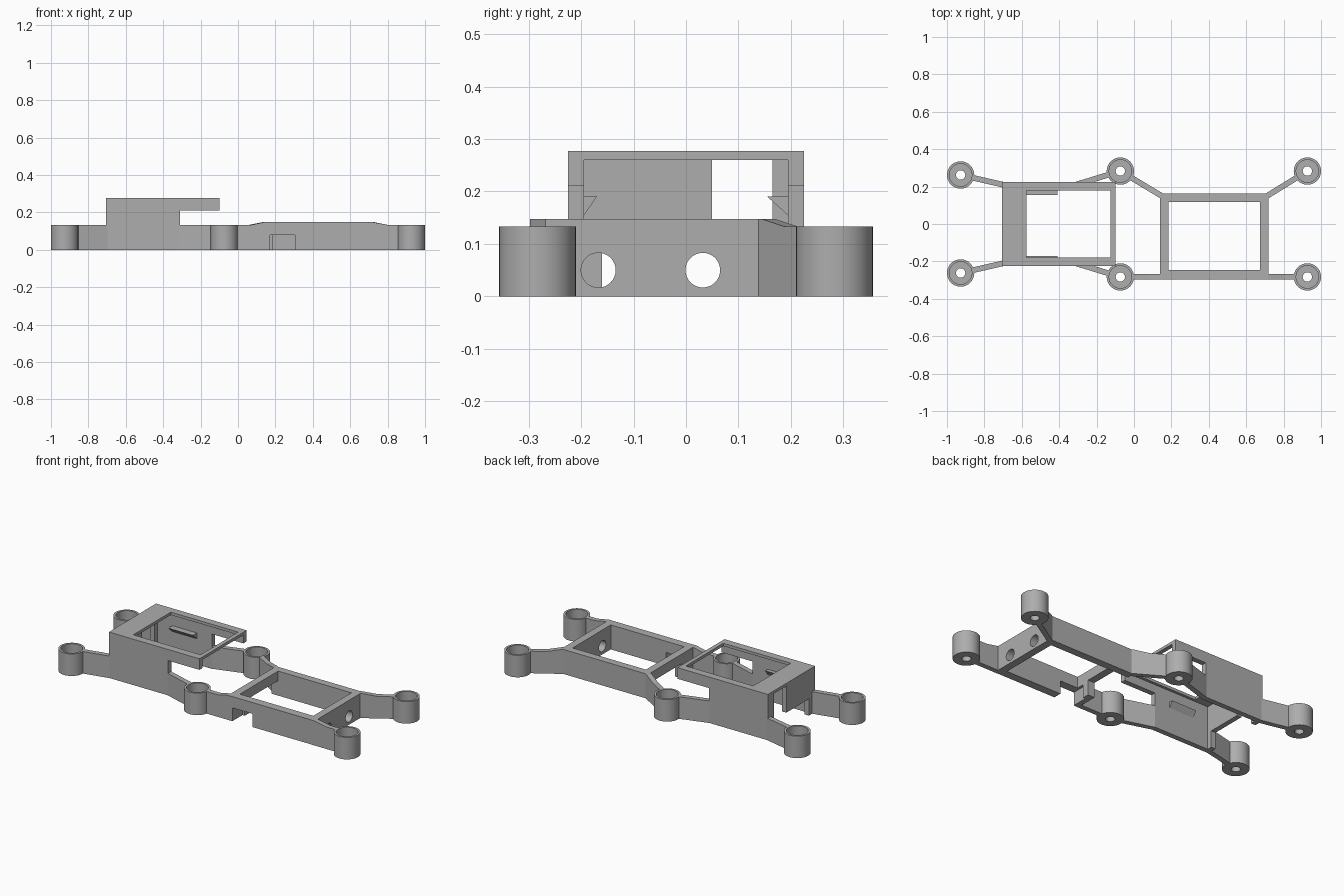
import bpy, bmesh, math
from mathutils import Vector

cube = bpy.data.objects.get("Cube")
if cube:
    bpy.data.objects.remove(cube, do_unlink=True)

grey = bpy.data.materials.new("plain grey")
grey.use_nodes = True
colour = (0.42, 0.42, 0.42, 1)
grey.diffuse_color = colour
grey.node_tree.nodes["Principled BSDF"].inputs["Base Color"].default_value = colour


def finish(name, bm):
    bmesh.ops.recalc_face_normals(bm, faces=bm.faces)
    mesh = bpy.data.meshes.new(name)
    bm.to_mesh(mesh)
    bm.free()
    mesh.materials.append(grey)
    obj = bpy.data.objects.new(name, mesh)
    bpy.context.collection.objects.link(obj)
    return obj


def box(name, x, y, z):
    bm = bmesh.new()
    bmesh.ops.create_cube(bm, size=1)
    for v in bm.verts:
        v.co = [r[0] if c < 0 else r[1] for c, r in zip(v.co, (x, y, z))]
    return finish(name, bm)


def activate(obj):
    bpy.ops.object.select_all(action="DESELECT")
    obj.select_set(True)
    bpy.context.view_layer.objects.active = obj


def smooth(obj):
    activate(obj)
    bpy.ops.object.shade_smooth_by_angle(angle=math.radians(30))


def cut(obj, cutter):
    cutter.hide_render = True
    mod = obj.modifiers.new("cut", "BOOLEAN")
    mod.operation, mod.solver, mod.object = "DIFFERENCE", "EXACT", cutter
    activate(obj)
    bpy.ops.object.modifier_apply(modifier=mod.name)
    bpy.data.objects.remove(cutter, do_unlink=True)


def cut_box(obj, x, y, z):
    cut(obj, box("cutter", x, y, z))


def wall(name, path, thick=0.03):
    """Upright strip along a straight plan line; path holds (x, y, top height)."""
    a, b = Vector(path[0][:2]), Vector(path[-1][:2])
    d = (b - a).normalized()
    side = Vector((-d.y, d.x)) * thick / 2
    bm = bmesh.new()
    outline = [(path[0][0], path[0][1], 0), *path, (path[-1][0], path[-1][1], 0)]
    loops = [[bm.verts.new((x + s * side.x, y + s * side.y, z)) for x, y, z in outline]
             for s in (-1, 1)]
    bm.faces.new(loops[0])
    bm.faces.new(loops[1][::-1])
    n = len(outline)
    for i in range(n):
        j = (i + 1) % n
        bm.faces.new((loops[0][i], loops[0][j], loops[1][j], loops[1][i]))
    return finish(name, bm)


# Ring posts with a wide bore above a small through hole
POST_H, POST_R, BORE_R, HOLE_R, FLOOR = 0.133, 0.073, 0.06, 0.025, 0.03


def post(name, x, y, sides=48):
    profile = [(POST_R, 0), (POST_R, POST_H), (BORE_R, POST_H),
               (BORE_R, FLOOR), (HOLE_R, FLOOR), (HOLE_R, 0)]
    bm = bmesh.new()
    rings = []
    for k in range(sides):
        t = math.tau * k / sides
        rings.append([bm.verts.new((x + r * math.cos(t), y + r * math.sin(t), z))
                      for r, z in profile])
    for k in range(sides):
        p, q = rings[k], rings[(k + 1) % sides]
        for i in range(len(profile)):
            j = (i + 1) % len(profile)
            bm.faces.new((p[i], q[i], q[j], p[j]))
    smooth(finish(name, bm))


def toward(start, centre):
    """Point where an arm meets the ring of a post."""
    s, c = Vector(start), Vector(centre)
    return tuple(c + (s - c).normalized() * 0.067)


END, MID, OUT = 0.927, -0.073, 0.283
for s, label in ((-1, "front"), (1, "back")):
    post(label + "_raised_end_post", -END, s * 0.262)
    post(label + "_middle_post", MID, s * OUT)
    post(label + "_low_end_post", END, s * OUT)
    # Arms from the raised housing to its posts
    for part, start, centre in (("outer", (-0.695, s * 0.209), (-END, s * 0.262)),
                                ("inner", (-0.315, s * 0.209), (MID, s * OUT))):
        end = toward(start, centre)
        wall(f"{label}_{part}_housing_arm", [(*start, POST_H), (*end, POST_H)])

# Back arms of the low tray, sloping down from the tray rim
RIM = 0.148
for name, start, centre in (("tray_back_inner_arm", (0.16, 0.143), (MID, OUT)),
                            ("tray_back_outer_arm", (0.70, 0.143), (END, OUT))):
    end = toward(start, centre)
    s, e = Vector(start), Vector(end)
    near, low = s.lerp(e, 0.12), s.lerp(e, 0.55)
    wall(name, [(*s, RIM), (*near, RIM), (*low, POST_H), (*end, POST_H)])

# Low tray: open frame with wire holes, cable gap and front notch
tray = box("low_tray_frame", (0.14, 0.72), (-0.296, 0.163), (0, RIM))
cut_box(tray, (0.185, 0.675), (-0.246, 0.118), (-1, 1))
cut_box(tray, (0.1, 0.2), (-0.16, 0.118), (-1, 0.09))
cut_box(tray, (0.17, 0.305), (-0.4, -0.2), (-1, 0.08))
for y in (-0.167, 0.032):
    bm = bmesh.new()
    bmesh.ops.create_cone(bm, cap_ends=True, segments=48, radius1=0.033,
                          radius2=0.033, depth=0.2)
    for v in bm.verts:
        v.co = (0.7 + v.co.z, y + v.co.x, 0.05 + v.co.y)
    cut(tray, finish("cutter", bm))
smooth(tray)

# Straight front rails running on from the tray to the posts
FY = -0.282
wall("tray_front_inner_arm", [(MID + 0.067, FY, POST_H), (0.07, FY, POST_H),
                              (0.14, FY, RIM), (0.16, FY, RIM)])
wall("tray_front_outer_arm", [(0.70, FY, RIM), (0.72, FY, RIM),
                              (0.80, FY, POST_H), (END - 0.067, FY, POST_H)])

# Raised housing: hollow shell with a top window and an overhanging rim
housing = box("raised_housing", (-0.705, -0.1), (-0.225, 0.225), (0, 0.277))
cut_box(housing, (-0.675, 0), (-0.194, 0.194), (-1, 0.26))
cut_box(housing, (-0.575, -0.125), (-0.178, 0.18), (0.2, 1))
cut_box(housing, (-0.31, 0), (-1, 1), (-1, 0.21))
cut_box(housing, (-0.8, -0.6), (-0.165, 0.165), (-1, 0.1))
cut_box(housing, (-0.8, -0.6), (0.05, 0.165), (0.05, 0.26))

# Wedge-shaped retaining clips inside the side walls
for s, tip, label in ((-1, 0.17, "front"), (1, 0.155, "back")):
    bm = bmesh.new()
    ends = [[bm.verts.new((x, s * y, z)) for y, z in
             ((0.2, 0.19), (tip, 0.19), (0.194, 0.155), (0.2, 0.155))]
            for x in (-0.575, -0.41)]
    for e in ends:
        bm.faces.new(e)
    for i in range(4):
        j = (i + 1) % 4
        bm.faces.new((ends[0][i], ends[0][j], ends[1][j], ends[1][i]))
    finish(label + "_retaining_clip", bm)
